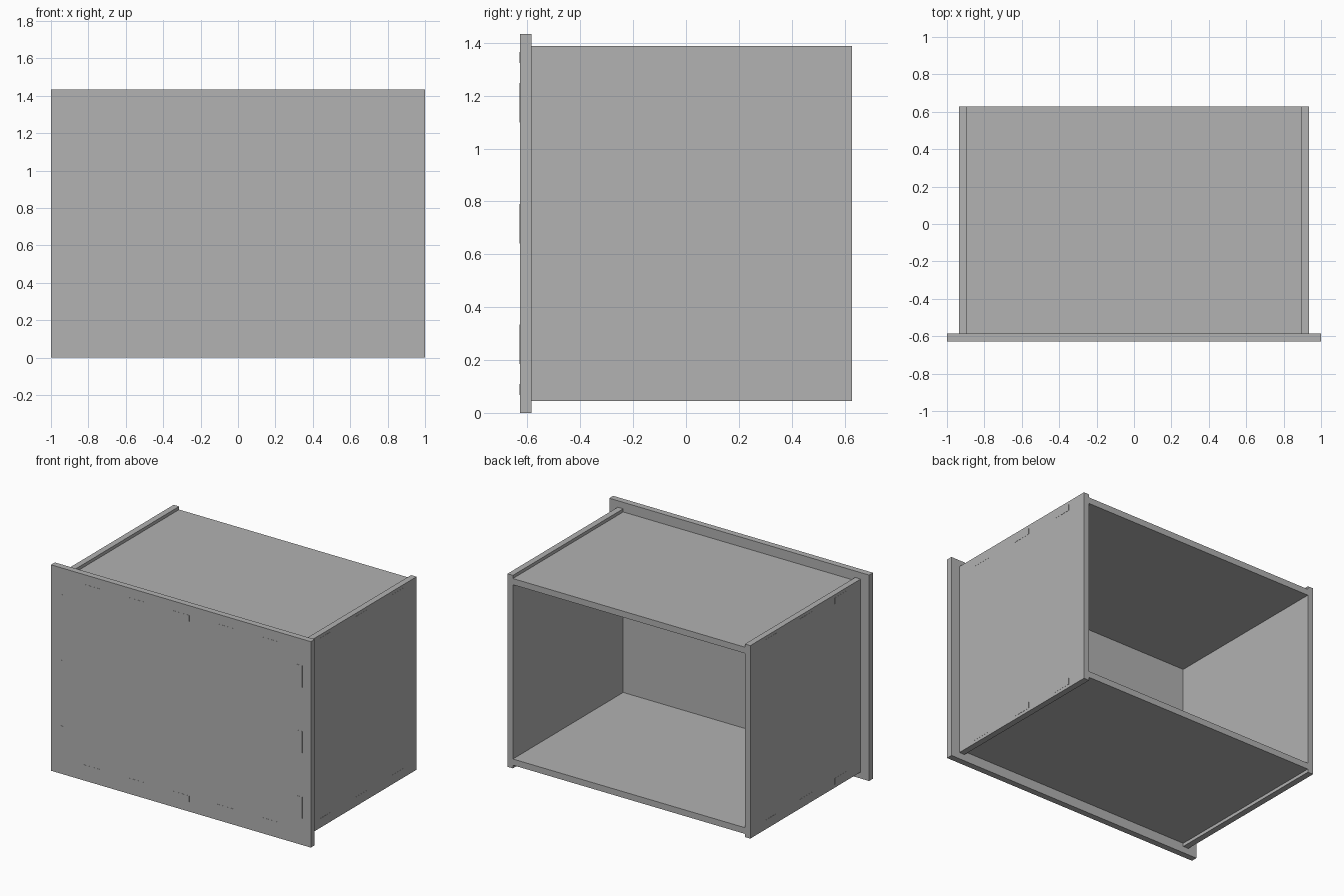
import bpy
import bmesh
from mathutils import Matrix, Vector

default = bpy.data.objects.get("Cube")
if default:
    bpy.data.objects.remove(default, do_unlink=True)

# One plain grey for the whole cabinet
GREY = (0.445, 0.445, 0.445, 1)
grey = bpy.data.materials.new("plain grey")
grey.use_nodes = True
grey.diffuse_color = GREY
grey.node_tree.nodes["Principled BSDF"].inputs["Base Color"].default_value = GREY


def boxes(name, spans):
    """One object made of boxes, each given as (x, y, z) ranges."""
    bm = bmesh.new()
    for span in spans:
        low, high = (Vector(corner) for corner in zip(*span))
        place = Matrix.Translation((low + high) / 2)
        bmesh.ops.create_cube(bm, size=1, matrix=place @ Matrix.Diagonal((high - low).to_4d()))
    mesh = bpy.data.meshes.new(name)
    bm.to_mesh(mesh)
    bm.free()
    mesh.materials.append(grey)
    obj = bpy.data.objects.new(name, mesh)
    bpy.context.collection.objects.link(obj)


def around(centre, length):
    return (centre - length / 2, centre + length / 2)


# Panel positions
FRONT, SEAM, BACK = -0.628, -0.585, 0.628
INNER, OUTER = 0.893, 0.935
LEVELS = {"bottom": (0.067, 0.11), "top": (1.323, 1.366)}
SIDES = {"left": (INNER, OUTER), "right": (-OUTER, -INNER)}
PROUD = 0.001

# Overlapping front plate
boxes("front_panel", [((-1, 1), (FRONT, SEAM), (0, 1.433))])

# Side walls, with tabs that pass through the front plate
for side, x in SIDES.items():
    boxes(side + "_panel", [(x, (SEAM, BACK), (0.045, 1.388))])
    boxes(side + "_front_tabs",
          [(x, (FRONT - PROUD, SEAM), around(0.716 + i * 0.457, 0.15)) for i in (-1, 0, 1)])

# Floor and lid set between the walls, with tabs through the walls and front
for level, z in LEVELS.items():
    boxes(level + "_panel", [((-INNER, INNER), (SEAM, BACK), z)])
    boxes(level + "_front_tabs",
          [(around(i * 0.34, 0.13), (FRONT - PROUD, SEAM), z) for i in range(-2, 3)])
    boxes(level + "_side_tabs",
          [((min(s * INNER, s * (OUTER + PROUD)), max(s * INNER, s * (OUTER + PROUD))),
            around(0.02 + i * 0.39, 0.14), z) for s in (-1, 1) for i in (-1, 0, 1)])
